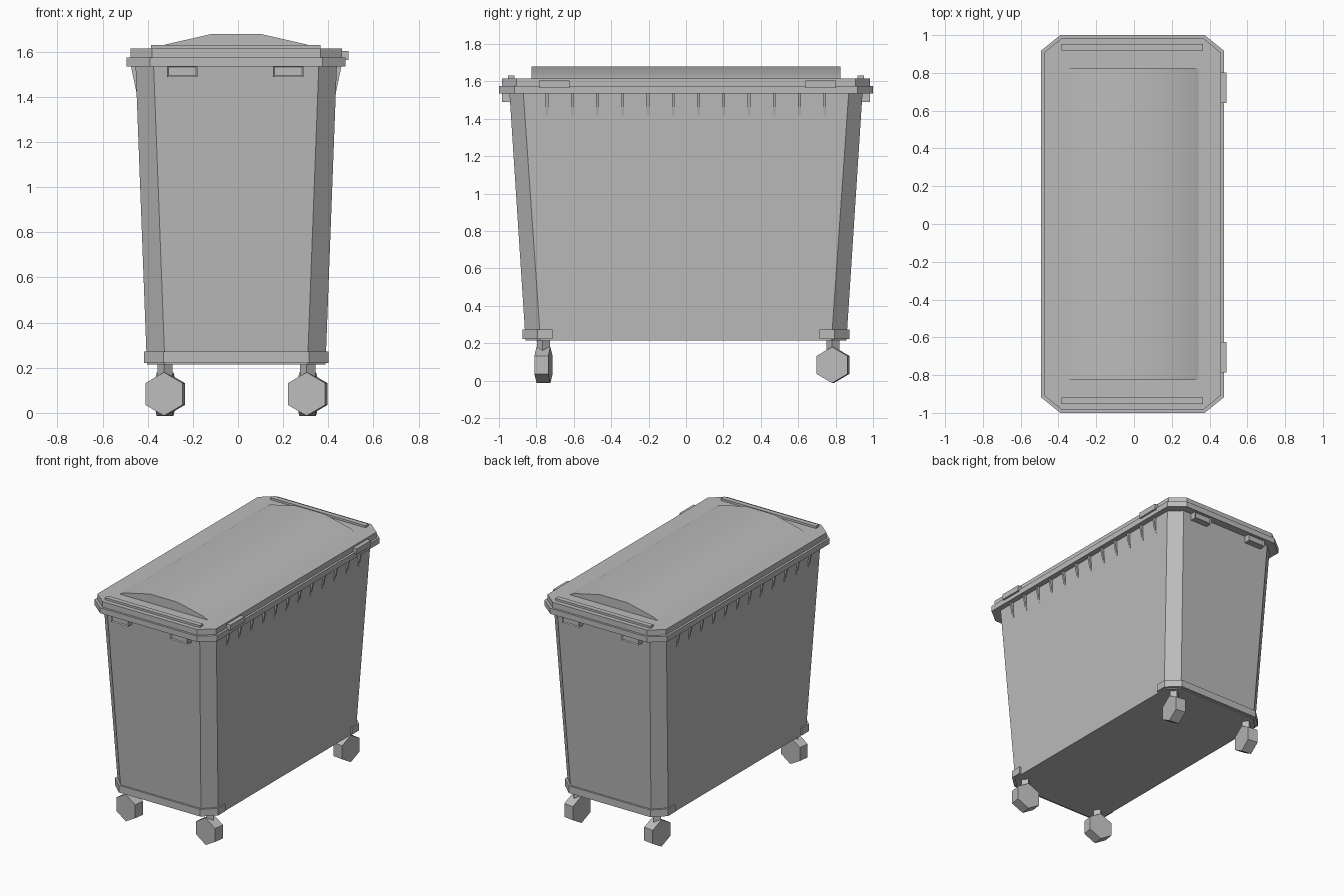
import bpy, bmesh, math
from mathutils import Matrix, Vector

cube = bpy.data.objects.get("Cube")
if cube:
    bpy.data.objects.remove(cube, do_unlink=True)

grey = bpy.data.materials.new("bin_grey")
grey.use_nodes = True
COLOUR = (0.5, 0.5, 0.5, 1)
grey.diffuse_color = COLOUR
grey.node_tree.nodes["Principled BSDF"].inputs["Base Color"].default_value = COLOUR

CX = -0.008  # middle of the tub and lid across x


def finish(name, bm):
    bmesh.ops.recalc_face_normals(bm, faces=bm.faces)
    mesh = bpy.data.meshes.new(name)
    bm.to_mesh(mesh)
    bm.free()
    mesh.materials.append(grey)
    obj = bpy.data.objects.new(name, mesh)
    bpy.context.collection.objects.link(obj)
    return obj


def loft(name, rings):
    """Solid through a stack of matching closed rings."""
    bm = bmesh.new()
    loops = [[bm.verts.new(p) for p in ring] for ring in rings]
    for a, b in zip(loops, loops[1:]):
        for i in range(len(a)):
            j = (i + 1) % len(a)
            bm.faces.new((a[i], a[j], b[j], b[i]))
    bm.faces.new(loops[0])
    bm.faces.new(loops[-1])
    return finish(name, bm)


def octagon(hx, hy, cut_x, cut_y, z):
    """Rectangle with cut corners."""
    half = [(hx, hy - cut_y), (hx - cut_x, hy), (cut_x - hx, hy), (-hx, hy - cut_y)]
    return [(CX + x, y, z) for x, y in half + [(-x, -y) for x, y in half]]


def box(name, x, y, z):
    bm = bmesh.new()
    bmesh.ops.create_cube(bm, size=1)
    for v in bm.verts:
        v.co = Vector([sum(r) / 2 + c * (r[1] - r[0]) for c, r in zip(v.co, (x, y, z))])
    return finish(name, bm)


def cylinder(name, sides, radius, depth, matrix):
    bm = bmesh.new()
    bmesh.ops.create_cone(bm, cap_ends=True, segments=sides, radius1=radius,
                          radius2=radius, depth=depth, matrix=matrix)
    return finish(name, bm)


# Tapered tub
loft("tub", [octagon(0.396, 0.858, 0.08, 0.08, 0.215),
             octagon(0.446, 0.944, 0.08, 0.074, 1.54)])

# Lid: wide lower rim and narrower upper rim
loft("lid_lower_rim", [octagon(0.485, 1.0, 0.103, 0.083, z) for z in (1.535, 1.575)])
loft("lid_upper_rim", [octagon(0.469, 0.985, 0.096, 0.078, z) for z in (1.57, 1.615)])

# Shallow dome along the lid
profile = [(-0.355, 1.612), (-0.315, 1.632), (-0.109, 1.679)]
profile += [(-x, z) for x, z in reversed(profile)]
dome = loft("lid_dome", [[(CX + x, y, z) for x, z in profile] for y in (-0.827, 0.827)])
bpy.context.view_layer.objects.active = dome
dome.select_set(True)
bpy.ops.object.shade_smooth_by_angle(angle=math.radians(30))
dome.select_set(False)

for end, side in (("front", -1), ("back", 1)):
    # Raised strip across each lid end
    box(f"{end}_lid_strip", (-0.385, 0.366), sorted((side * 0.918, side * 0.953)), (1.61, 1.63))

    # Guard wrapped round each lower end
    ring = [(0.408, 0.715), (0.408, 0.795), (0.322, 0.875)]
    ring += [(-x, y) for x, y in reversed(ring)]
    loft(f"{end}_base_guard", [[(CX + x, side * y, z) for x, y in ring] for z in (0.222, 0.273)])

    # Grips with a recessed face under the rim
    for label, x in (("right", -0.247), ("left", 0.223)):
        grip = box(f"{end}_{label}_grip", (x - 0.068, x + 0.068),
                   sorted((side * 0.92, side * 0.985)), (1.488, 1.54))
        bm = bmesh.new()
        bm.from_mesh(grip.data)
        face = [f for f in bm.faces if f.normal.y * side > 0.9]
        bmesh.ops.inset_region(bm, faces=face, thickness=0.01, depth=-0.006)
        bm.to_mesh(grip.data)
        bm.free()

    # Hinge plates on one long side
    y = side * 0.713 + 0.008
    box(f"{end}_hinge", (0.44, 0.49), (y - 0.081, y + 0.081), (1.563, 1.603))

# Wedge ribs beneath the rim on both long sides
for label, side in (("right", -1), ("left", 1)):
    for i in range(12):
        y = -0.743 + i * 0.135
        wedge = [(0.42, 1.54), (0.467, 1.54), (0.462, 1.515), (0.44, 1.41), (0.42, 1.41)]
        loft(f"{label}_rib_{i + 1}", [[(CX + side * x, y + d, z) for x, z in wedge]
                                      for d in (-0.007, 0.007)])

# Castors: six-sided wheels, turned a little, each on a short stem
for end, y, turn in (("front", -0.762, -98), ("back", 0.786, -8)):
    for label, x in (("right", -0.323), ("left", 0.309)):
        spin = Matrix.Rotation(math.radians(turn), 4, "Z")
        roll = Matrix.Rotation(math.radians(90), 4, "Y")
        flat = Matrix.Rotation(math.radians(30), 4, "Z")
        place = Matrix.Translation((x, y, 0.0835))
        cylinder(f"{end}_{label}_wheel", 6, 0.0964, 0.075, place @ spin @ roll @ flat)
        cylinder(f"{end}_{label}_stem", 4, 0.034, 0.08,
                 Matrix.Translation((x, y, 0.19)) @ spin)
